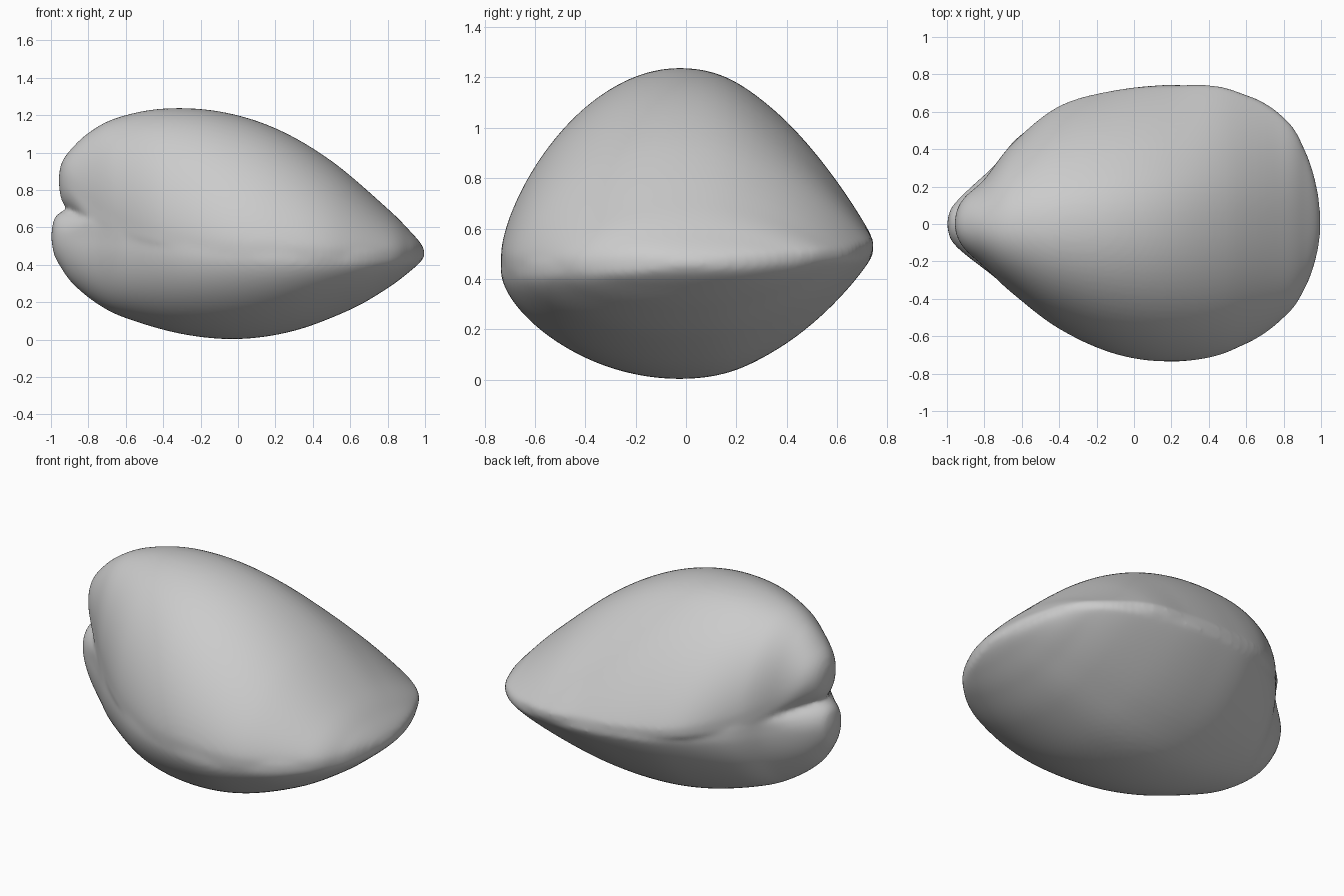
import bpy, bmesh, math

if "Cube" in bpy.data.objects:
    bpy.data.objects.remove(bpy.data.objects["Cube"])

# Rows along x: x, crown z, widest z, half width -y, half width +y, inner depth, roundness
UPPER = [
    (-.96, .86, .86, 0, 0, 0, .5),
    (-.945, .94, .85, .07, .08, .10, .5),
    (-.90, 1.01, .83, .14, .15, .14, .5),
    (-.80, 1.105, .76, .23, .24, .14, .5),
    (-.65, 1.185, .67, .37, .43, .12, .53),
    (-.40, 1.235, .59, .56, .63, .09, .58),
    (-.10, 1.22, .55, .695, .715, .08, .64),
    (.20, 1.13, .53, .735, .74, .08, .68),
    (.50, .955, .51, .685, .725, .08, .70),
    (.80, .70, .49, .50, .57, .06, .68),
    (.92, .58, .48, .33, .38, .04, .62),
    (.98, .51, .47, .15, .18, .03, .5),
    (1.0, .46, .46, 0, 0, 0, .5),
]
LOWER = [
    (-1.0, .55, .55, 0, 0, 0, .5),
    (-.985, .46, .56, .07, .07, .08, .5),
    (-.95, .39, .56, .12, .12, .12, .5),
    (-.88, .295, .55, .18, .19, .15, .5),
    (-.75, .19, .54, .28, .31, .14, .5),
    (-.60, .115, .53, .41, .48, .11, .51),
    (-.30, .03, .50, .615, .66, .09, .56),
    (.0, .003, .48, .715, .73, .08, .61),
    (.30, .047, .46, .73, .74, .08, .63),
    (.60, .16, .45, .64, .69, .08, .64),
    (.80, .275, .45, .50, .57, .06, .63),
    (.92, .365, .45, .33, .38, .04, .58),
    (.98, .42, .45, .15, .18, .03, .5),
    (1.0, .46, .46, 0, 0, 0, .5),
]
STEPS, HALF = 8, 48


def spline(rows):
    """Smoothly fill in between the rows (Catmull-Rom)."""
    out = []
    n = len(rows)
    for i in range(n - 1):
        quad = [rows[max(i - 1, 0)], rows[i], rows[i + 1], rows[min(i + 2, n - 1)]]
        for k in range(STEPS):
            t = k / STEPS
            out.append([.5 * (2 * b + (c - a) * t + (2 * a - 5 * b + 4 * c - d) * t * t
                              + (3 * b - a - 3 * c + d) * t ** 3)
                        for a, b, c, d in zip(*quad)])
    return out[1:]


def ramp(x, a, b):
    t = min(1, max(0, (x - a) / (b - a)))
    return t * t * (3 - 2 * t)


def add_valve(bm, rows, up):
    """Loft one domed valve through its cross-sections."""
    rings = []
    for x, crown, wide, wl, wr, depth, q in spline(rows):
        ring = []
        # squarer inner side along the rim, so the valves meet without a groove
        front = 1 - .8 * ramp(x, -.95, -.78)
        back = 1 - .75 * ramp(x, -.93, -.7)
        # the back flank is straighter, giving a sharper rim there
        sharp = .24 * ramp(x, -.85, -.3) * (1 - ramp(x, .75, 1))
        for k in range(2 * HALF):
            a = math.pi * k / HALF
            s, c = math.sin(a), math.cos(a)
            y = c * (wr if c > 0 else wl)
            mid = wide + .045 * y                    # rim rises toward the back
            if s >= 0:
                f = max(s, 0) ** (2 * (q + sharp * ramp(c, 0, .5)))
                z = mid + (crown - mid) * f
                y -= .025 * f * min(wl, .3) / .3
            else:
                z = mid - up * depth * (-s) ** (back if c > 0 else front)
            ring.append(bm.verts.new((x, y, z)))
        rings.append(ring)
    n = 2 * HALF
    for r1, r2 in zip(rings, rings[1:]):
        for k in range(n):
            bm.faces.new((r1[k], r1[(k + 1) % n], r2[(k + 1) % n], r2[k]))
    for ring, row in ((rings[0], rows[0]), (rings[-1], rows[-1])):
        tip = bm.verts.new((row[0], 0, row[2]))
        for k in range(n):
            bm.faces.new((ring[k], ring[(k + 1) % n], tip))


# Both valves, closed against each other
bm = bmesh.new()
add_valve(bm, UPPER, 1)
add_valve(bm, LOWER, -1)
bmesh.ops.recalc_face_normals(bm, faces=bm.faces[:])
mesh = bpy.data.meshes.new("clam_shell")
bm.to_mesh(mesh)
bm.free()
shell = bpy.data.objects.new("clam_shell", mesh)
bpy.context.collection.objects.link(shell)

# Fuse the valves into one skin and soften the seam
remesh = shell.modifiers.new("fuse", 'REMESH')
remesh.mode = 'VOXEL'
remesh.voxel_size = .014
remesh.use_smooth_shade = True
soft = shell.modifiers.new("soften", 'SMOOTH')
soft.factor = .5
soft.iterations = 8
